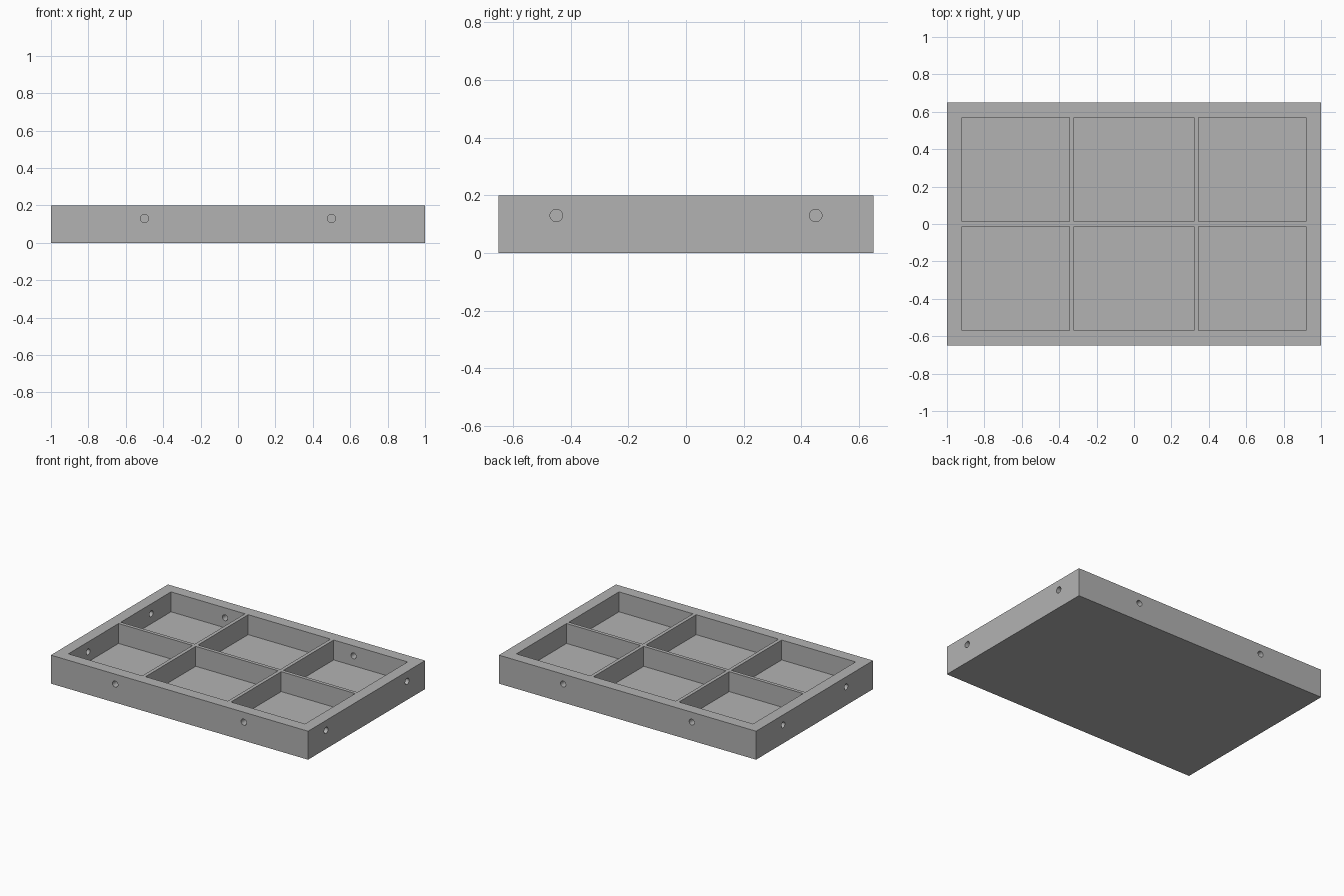
import bpy
import bmesh
from math import pi, radians
from mathutils import Matrix, Vector

cube = bpy.data.objects.get("Cube")
if cube:
    bpy.data.objects.remove(cube, do_unlink=True)

LENGTH, WIDTH, HEIGHT = 2.0, 1.3, 0.2
WALL, FLOOR, DIVIDER = 0.08, 0.06, 0.025
HOLE_Z = 0.13

grey = bpy.data.materials.new("plain grey")
grey.use_nodes = True
grey.diffuse_color = (0.448, 0.448, 0.448, 1)
grey.node_tree.nodes["Principled BSDF"].inputs["Base Color"].default_value = grey.diffuse_color


def add_box(bm, low, high):
    low, high = Vector(low), Vector(high)
    matrix = Matrix.Translation((low + high) / 2) @ Matrix.Diagonal((*(high - low), 1))
    bmesh.ops.create_cube(bm, size=1, matrix=matrix)


def add_hole(bm, x, y, axis, radius, depth):
    """Cylinder centred on the outer wall surface, reaching depth inwards."""
    turn = Matrix.Rotation(pi / 2, 4, "Y" if axis == "X" else "X")
    bmesh.ops.create_cone(bm, cap_ends=True, segments=32, radius1=radius, radius2=radius,
                          depth=2 * depth, matrix=Matrix.Translation((x, y, HOLE_Z)) @ turn)


def make_object(name, bm):
    mesh = bpy.data.meshes.new(name)
    bm.to_mesh(mesh)
    bm.free()
    mesh.materials.append(grey)
    obj = bpy.data.objects.new(name, mesh)
    bpy.context.collection.objects.link(obj)
    return obj


# Solid tray block
bm = bmesh.new()
add_box(bm, (-LENGTH / 2, -WIDTH / 2, 0), (LENGTH / 2, WIDTH / 2, HEIGHT))
tray = make_object("divided_tray", bm)

# Six compartments: wide middle column, two rows
bm = bmesh.new()
inner_x, inner_y = LENGTH / 2 - WALL, WIDTH / 2 - WALL
mid = 0.32
columns = [(-inner_x, -mid - DIVIDER), (-mid, mid), (mid + DIVIDER, inner_x)]
rows = [(-inner_y, -DIVIDER / 2), (DIVIDER / 2, inner_y)]
for x0, x1 in columns:
    for y0, y1 in rows:
        add_box(bm, (x0, y0, FLOOR), (x1, y1, HEIGHT + 0.1))
pockets = make_object("compartment_cutter", bm)

# Blind holes in the front and +x walls, through holes in the back and -x walls
bm = bmesh.new()
for side in (-1, 1):
    add_hole(bm, side * 0.5, -WIDTH / 2, "Y", 0.0215, 0.06)
    add_hole(bm, LENGTH / 2, side * 0.45, "X", 0.0215, 0.06)
    add_hole(bm, side * 0.5, WIDTH / 2, "Y", 0.0205, WALL + 0.03)
    add_hole(bm, -LENGTH / 2, side * 0.35, "X", 0.0205, WALL + 0.03)
holes = make_object("hole_cutter", bm)

# Cut the block and tidy up
bpy.ops.object.select_all(action="DESELECT")
tray.select_set(True)
bpy.context.view_layer.objects.active = tray
for cutter in (pockets, holes):
    cutter.hide_render = True
    mod = tray.modifiers.new(cutter.name, "BOOLEAN")
    mod.operation, mod.solver, mod.object = "DIFFERENCE", "EXACT", cutter
    bpy.ops.object.modifier_apply(modifier=mod.name)
    bpy.data.objects.remove(cutter, do_unlink=True)
bpy.ops.object.shade_smooth_by_angle(angle=radians(30))
